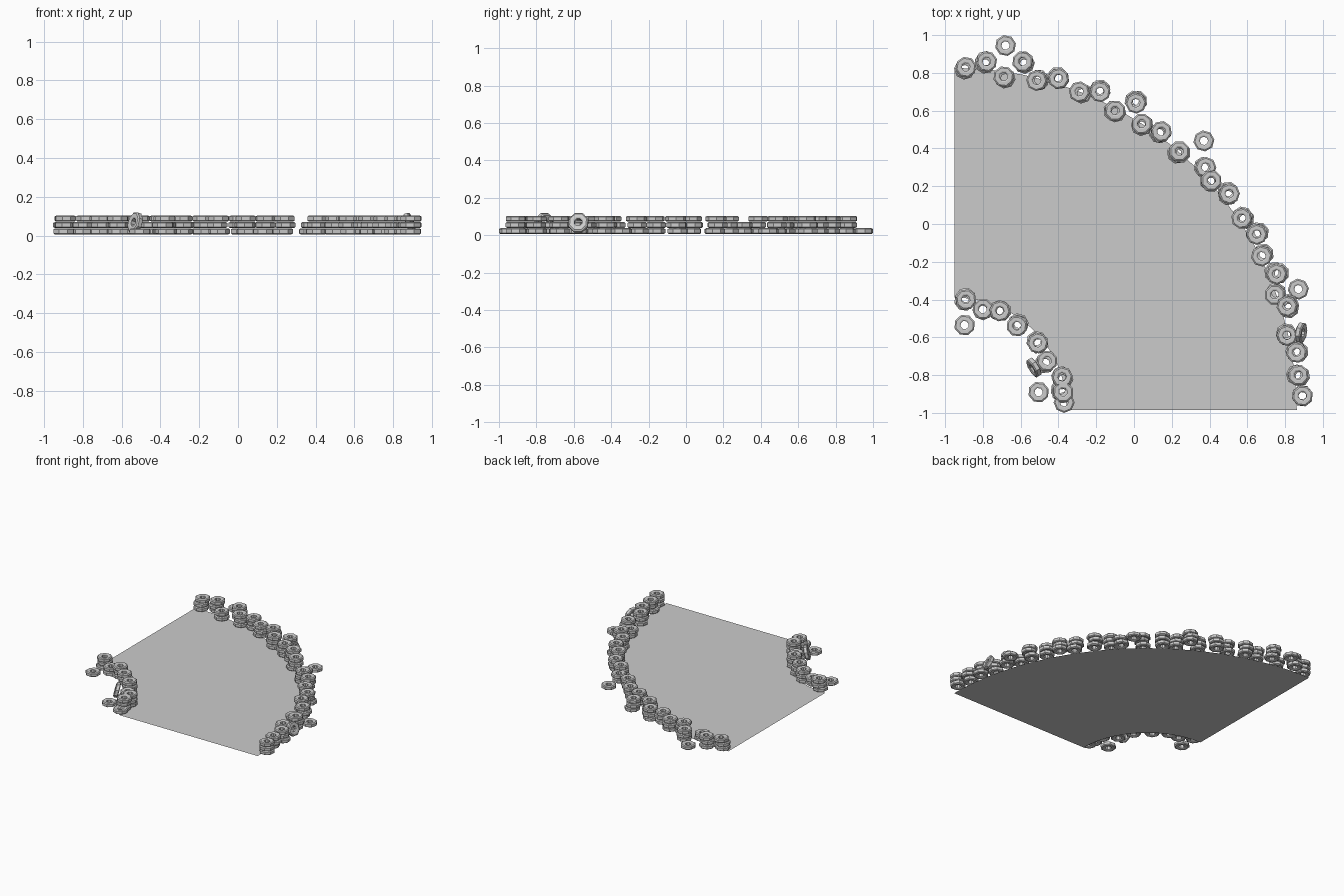
import bpy, bmesh, math, random
from mathutils import Vector

if "Cube" in bpy.data.objects:
    bpy.data.objects.remove(bpy.data.objects["Cube"])

random.seed(4)
CX, CY = -0.95, -0.985
R_IN, R_OUT = 0.595, 1.812


def add_object(name, mesh, loc=(0, 0, 0)):
    ob = bpy.data.objects.new(name, mesh)
    ob.location = loc
    bpy.context.collection.objects.link(ob)
    return ob


def corner_mesh(n=16):
    # Flat quarter-ring road surface
    bm = bmesh.new()
    rows = []
    for i in range(n + 1):
        a = math.pi / 2 * i / n
        rows.append([bm.verts.new((CX + r * math.cos(a), CY + r * math.sin(a), 0))
                     for r in (R_IN, R_OUT)])
    for p, q in zip(rows, rows[1:]):
        bm.faces.new((p[0], p[1], q[1], q[0]))
    me = bpy.data.meshes.new("road_corner")
    bm.to_mesh(me)
    bm.free()
    return me


def tyre_mesh(sides=8):
    # Low-poly ring with chamfered outer edges
    profile = [(0.022, -0.012), (0.030, -0.0155), (0.048, -0.0155), (0.056, -0.010),
               (0.056, 0.010), (0.048, 0.0155), (0.030, 0.0155), (0.022, 0.012)]
    bm = bmesh.new()
    rings = []
    for i in range(sides):
        a = 2 * math.pi * (i + 0.5) / sides
        rings.append([bm.verts.new((r * math.cos(a), r * math.sin(a), z)) for r, z in profile])
    m = len(profile)
    for i in range(sides):
        p, q = rings[i], rings[(i + 1) % sides]
        for j in range(m):
            k = (j + 1) % m
            bm.faces.new((p[j], q[j], q[k], p[k]))
    bmesh.ops.recalc_face_normals(bm, faces=bm.faces)
    me = bpy.data.meshes.new("tyre")
    bm.to_mesh(me)
    bm.free()
    return me


TYRE = tyre_mesh()
LAYER_Z = (0.022, 0.055, 0.088)


def stack(name, x, y, count):
    # Top tyre sits on the given spot, lower ones are slightly shifted
    for k in range(count):
        j = 0.0 if k == count - 1 else 0.012
        px = max(-0.897, min(0.892, x + random.uniform(-j, j)))
        py = max(-0.944, y + random.uniform(-j, j))
        ob = add_object(name, TYRE, (px, py, LAYER_Z[k]))
        ob.rotation_euler.z = random.uniform(0, math.pi / 4)


def leaning(name, loc, axis):
    ob = add_object(name, TYRE, loc)
    ob.rotation_euler = Vector(axis).to_track_quat('Z', 'Y').to_euler()


add_object("road_corner", corner_mesh())

# Outer barrier: x, y, tyres in stack
outer = [(-0.89, 0.83, 3), (-0.78, 0.86, 3), (-0.69, 0.78, 2), (-0.59, 0.86, 3),
         (-0.515, 0.76, 3), (-0.40, 0.77, 3), (-0.29, 0.70, 3), (-0.18, 0.70, 3),
         (-0.10, 0.60, 3), (0.01, 0.64, 3), (0.04, 0.53, 3), (0.145, 0.49, 3),
         (0.24, 0.385, 3), (0.38, 0.30, 2), (0.41, 0.23, 3), (0.505, 0.16, 3),
         (0.57, 0.03, 3), (0.65, -0.055, 3), (0.675, -0.17, 3), (0.755, -0.265, 3),
         (0.745, -0.375, 2), (0.81, -0.435, 3), (0.81, -0.59, 3), (0.86, -0.68, 3),
         (0.87, -0.80, 3), (0.90, -0.91, 3)]
# Inner barrier
inner = [(-0.89, -0.40, 3), (-0.80, -0.45, 2), (-0.71, -0.46, 3), (-0.62, -0.54, 3),
         (-0.51, -0.63, 3), (-0.46, -0.725, 2), (-0.38, -0.81, 3), (-0.375, -0.89, 3),
         (-0.37, -0.944, 1)]
# Loose tyres lying on the ground
loose = [(-0.68, 0.945, 1), (0.37, 0.44, 1), (0.87, -0.345, 1),
         (-0.905, -0.535, 1), (-0.505, -0.89, 1)]

for name, group in (("outer_tyre", outer), ("inner_tyre", inner), ("loose_tyre", loose)):
    for x, y, n in group:
        stack(name, x, y, n)

# Tyres propped against the barriers
leaning("leaning_tyre", (0.885, -0.575, 0.066), (0.93, -0.15, 0.35))
leaning("leaning_tyre", (-0.53, -0.76, 0.066), (-0.82, -0.5, 0.27))
